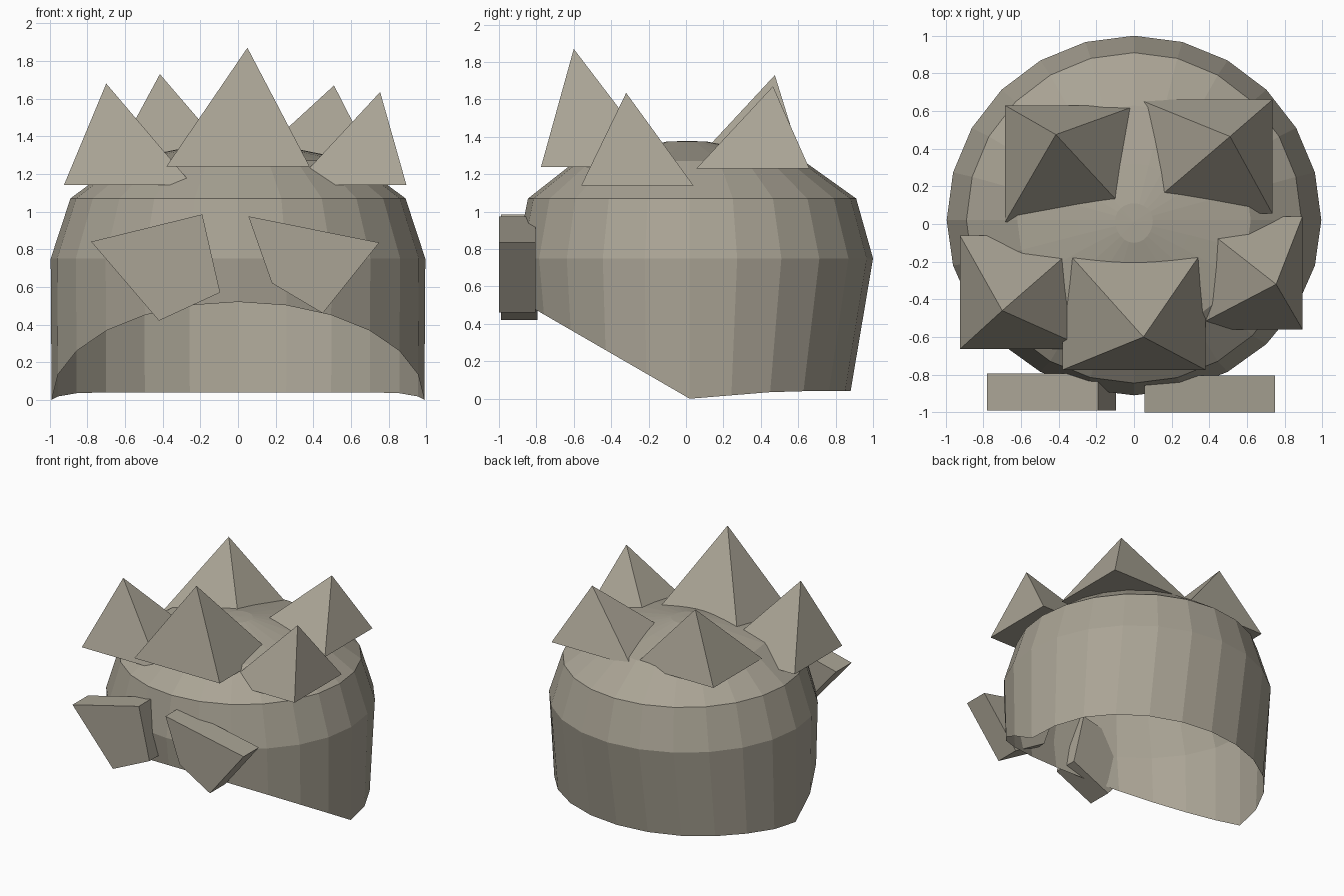
import bpy, bmesh, math

if "Cube" in bpy.data.objects:
    bpy.data.objects.remove(bpy.data.objects["Cube"])

mat = bpy.data.materials.new("warm grey")
mat.diffuse_color = (0.40, 0.37, 0.30, 1)
mat.use_nodes = True
mat.node_tree.nodes["Principled BSDF"].inputs["Base Color"].default_value = mat.diffuse_color
SIDES = 24


def finish(name, bm, recalc=True):
    if recalc:
        bmesh.ops.recalc_face_normals(bm, faces=bm.faces)
    mesh = bpy.data.meshes.new(name)
    bm.to_mesh(mesh)
    bm.free()
    mesh.materials.append(mat)
    obj = bpy.data.objects.new(name, mesh)
    bpy.context.collection.objects.link(obj)
    return obj


def rim_z(a):
    # lower rim: steep arch at the front, almost level at the back
    s = math.sin(a)
    return -0.52 * s if s < 0 else min(0.04, 0.07 * s)


# Open cap: rings of (x radius, front y, back y, height); None = arched rim
rings = [
    (0.99, -0.88, 0.88, None),
    (0.995, -0.91, 1.0, 0.75),
    (0.89, -0.845, 0.91, 1.07),
    (0.62, -0.59, 0.63, 1.27),
    (0.30, -0.28, 0.32, 1.335),
    (0.10, -0.10, 0.11, 1.375),
]
bm = bmesh.new()
loops = []
for rx, front, back, z in rings:
    loop = []
    for i in range(SIDES):
        a = 2 * math.pi * i / SIDES
        s = math.sin(a)
        mid = 0.02
        y = mid + s * ((back - mid) if s > 0 else (mid - front))
        loop.append(bm.verts.new((rx * math.cos(a), y, rim_z(a) if z is None else z)))
    loops.append(loop)
for lo, hi in zip(loops, loops[1:]):
    for i in range(SIDES):
        j = (i + 1) % SIDES
        bm.faces.new((lo[i], lo[j], hi[j], hi[i]))
tip = bm.verts.new((0, 0.01, 1.378))
for i in range(SIDES):
    bm.faces.new((loops[-1][i], loops[-1][(i + 1) % SIDES], tip))
finish("cap", bm, recalc=False)


# Pyramid spikes: base rectangle, base height, apex
def spike(name, x0, x1, y0, y1, z, apex):
    bm = bmesh.new()
    base = [bm.verts.new((x, y, z)) for x, y in ((x0, y0), (x1, y0), (x1, y1), (x0, y1))]
    top = bm.verts.new(apex)
    bm.faces.new(base[::-1])
    for i in range(4):
        bm.faces.new((base[i], base[(i + 1) % 4], top))
    finish(name, bm)


spike("spike_front", -0.38, 0.38, -0.775, -0.12, 1.24, (0.05, -0.60, 1.87))
spike("spike_front_left", -0.925, -0.24, -0.665, -0.06, 1.14, (-0.70, -0.46, 1.68))
spike("spike_front_right", 0.295, 0.895, -0.56, 0.04, 1.14, (0.755, -0.32, 1.635))
spike("spike_back_left", -0.685, 0.015, 0.01, 0.63, 1.23, (-0.415, 0.475, 1.73))
spike("spike_back_right", 0.03, 0.735, 0.055, 0.66, 1.23, (0.51, 0.465, 1.67))


# Thick four-sided plates on the front
def plate(name, outline, y0, y1):
    bm = bmesh.new()
    f = [bm.verts.new((x, y0, z)) for x, z in outline]
    b = [bm.verts.new((x, y1, z)) for x, z in outline]
    bm.faces.new(f)
    bm.faces.new(b[::-1])
    for i in range(4):
        j = (i + 1) % 4
        bm.faces.new((f[i], b[i], b[j], f[j]))
    finish(name, bm)


plate("brow_plate_left", [(-0.78, 0.84), (-0.19, 0.985), (-0.095, 0.57), (-0.42, 0.42)], -0.99, -0.795)
plate("brow_plate_right", [(0.055, 0.975), (0.75, 0.835), (0.45, 0.46), (0.18, 0.62)], -1.0, -0.805)
